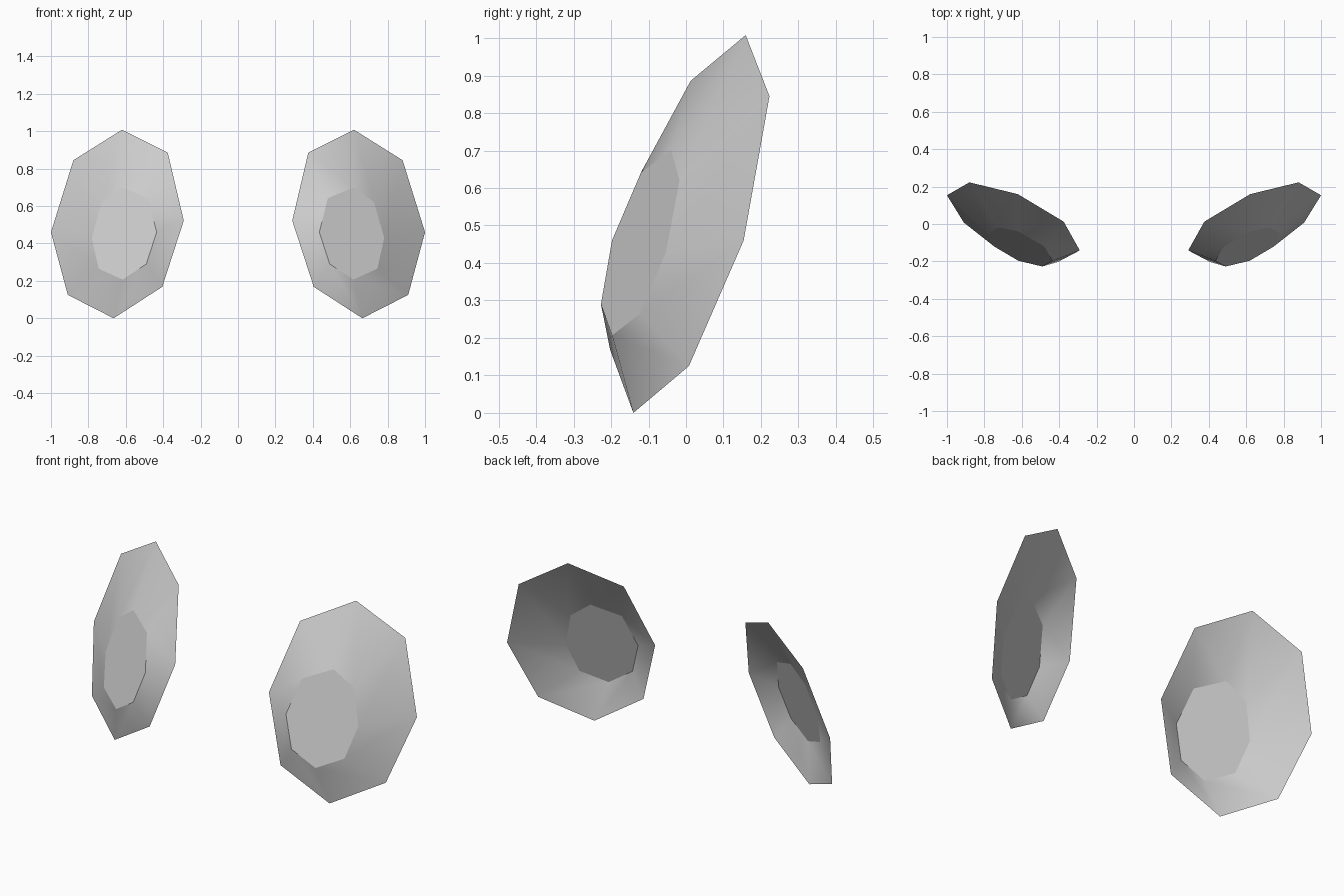
import bpy, bmesh

if "Cube" in bpy.data.objects:
    bpy.data.objects.remove(bpy.data.objects["Cube"])

# Octagon outlines as seen from the front (x, z); both lie in parallel tilted planes
OUTER = [(0.62, 1.008), (0.88, 0.845), (1.0, 0.46), (0.91, 0.125),
         (0.665, 0.0), (0.405, 0.168), (0.29, 0.522), (0.376, 0.886)]
INNER = [(0.62, 0.70), (0.727, 0.62), (0.782, 0.43), (0.745, 0.265),
         (0.617, 0.207), (0.49, 0.29), (0.435, 0.46), (0.48, 0.642)]


def on_plane(x, z, offset):
    return (x, 0.443 * x + 0.317 * z + offset, z)


def eye_shell(name, side):
    bm = bmesh.new()
    rim = [bm.verts.new(on_plane(x, z, -0.435)) for x, z in OUTER]
    cap = [bm.verts.new(on_plane(x, z, -0.536)) for x, z in INNER]
    # sloping smooth ring, open at the back
    for i in range(8):
        j = (i + 1) % 8
        bm.faces.new((rim[i], rim[j], cap[j], cap[i])).smooth = True
    # flat centre, with a crisp border
    centre = bm.faces.new(cap)
    for e in centre.edges:
        e.smooth = False
    for v in bm.verts:
        v.co.x *= side
    bmesh.ops.recalc_face_normals(bm, faces=bm.faces)
    bm.normal_update()
    if centre.normal.y > 0:
        bmesh.ops.reverse_faces(bm, faces=bm.faces)
    mesh = bpy.data.meshes.new(name)
    bm.to_mesh(mesh)
    bm.free()
    bpy.context.collection.objects.link(bpy.data.objects.new(name, mesh))


eye_shell("right_eye_shell", 1)
eye_shell("left_eye_shell", -1)
